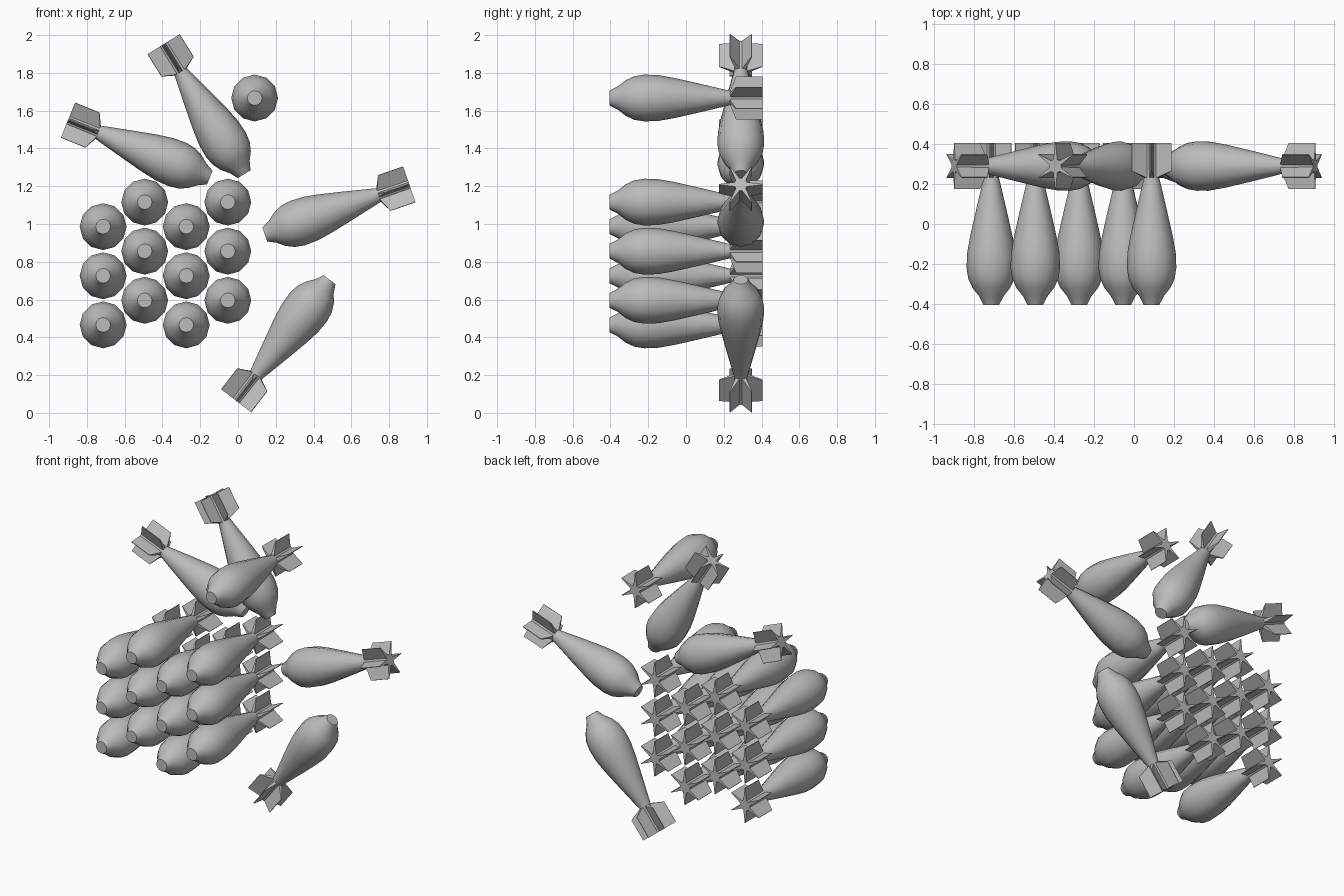
import bpy, bmesh, math
from mathutils import Matrix, Vector

cube = bpy.data.objects.get("Cube")
if cube:
    bpy.data.objects.remove(cube)

SIDES, FINS, LENGTH = 12, 6, 0.81
grey = bpy.data.materials.new("plain grey metal")
grey.use_nodes = True
grey.diffuse_color = (0.5, 0.5, 0.5, 1)
grey.node_tree.nodes["Principled BSDF"].inputs["Base Color"].default_value = (0.5, 0.5, 0.5, 1)

# Body profile: (distance back from the nose, radius)
PROFILE = [(0, .039), (.045, .062), (.085, .094), (.13, .115), (.185, .124), (.26, .121),
           (.34, .107), (.46, .08), (.6, .047), (.645, .036), (LENGTH, .035)]


def make_shell_mesh():
    """One finned shell along z, nose up, tail end at the origin."""
    bm = bmesh.new()
    # Turned body
    rings = []
    for d, r in PROFILE:
        rings.append([bm.verts.new((r * math.sin(a), r * math.cos(a), LENGTH - d))
                      for a in (math.tau * i / SIDES for i in range(SIDES))])
    for upper, lower in zip(rings, rings[1:]):
        for i in range(SIDES):
            j = (i + 1) % SIDES
            bm.faces.new((upper[i], upper[j], lower[j], lower[i]))
    bm.faces.new(rings[0])
    bm.faces.new(rings[-1])
    # Wedge-shaped tail fins
    for k in range(FINS):
        turn = Matrix.Rotation(math.tau * k / FINS, 3, 'Z')
        outline = [(.03, 0), (.115, 0), (.115, .14), (.03, .175)]
        sides = []
        for s in (-1, 1):
            sides.append([bm.verts.new(turn @ Vector((s * (.012 if r < .1 else .002), r, z)))
                          for r, z in outline])
        bm.faces.new(sides[0])
        bm.faces.new(sides[1])
        for i in range(4):
            j = (i + 1) % 4
            bm.faces.new((sides[0][i], sides[0][j], sides[1][j], sides[1][i]))
    bmesh.ops.recalc_face_normals(bm, faces=bm.faces)
    mesh = bpy.data.meshes.new("finned_shell")
    bm.to_mesh(mesh)
    bm.free()
    mesh.materials.append(grey)
    return mesh


shell = make_shell_mesh()


def place(name, location, rotation):
    ob = bpy.data.objects.new(name, shell)
    ob.location, ob.rotation_euler = location, rotation
    bpy.context.collection.objects.link(ob)
    return ob


# Stacked shells, noses forward, alternate columns raised
TAIL_Y = LENGTH / 2
for col in range(4):
    for row in range(3):
        place(f"stacked_shell_{col + 1}_{row + 1}",
              (-.714 + .22 * col, TAIL_Y, .466 + .26 * row + .13 * (col % 2)),
              (math.pi / 2, 0, 0))
last = place("top_shell", (.088, TAIL_Y, 1.667), (math.pi / 2, 0, 0))

# Loose shells, each lying in the rear plane: tail and nose points (x, z)
LOOSE = {
    "left_leaning_shell": ((-.90, 1.55), (-.153, 1.247)),
    "upper_leaning_shell": ((-.394, 1.952), (.032, 1.265)),
    "side_shell": ((.907, 1.21), (.14, .944)),
    "lower_shell": ((-.01, .064), (.481, .70)),
}
for name, (tail, nose) in LOOSE.items():
    angle = math.atan2(nose[0] - tail[0], nose[1] - tail[1])
    place(name, (tail[0], .29, tail[1]), (0, angle, 0))

# Smooth the shared mesh, keeping the nose rim and fins crisp
bpy.ops.object.select_all(action='DESELECT')
last.select_set(True)
bpy.context.view_layer.objects.active = last
bpy.ops.object.shade_smooth_by_angle(angle=math.radians(35))
